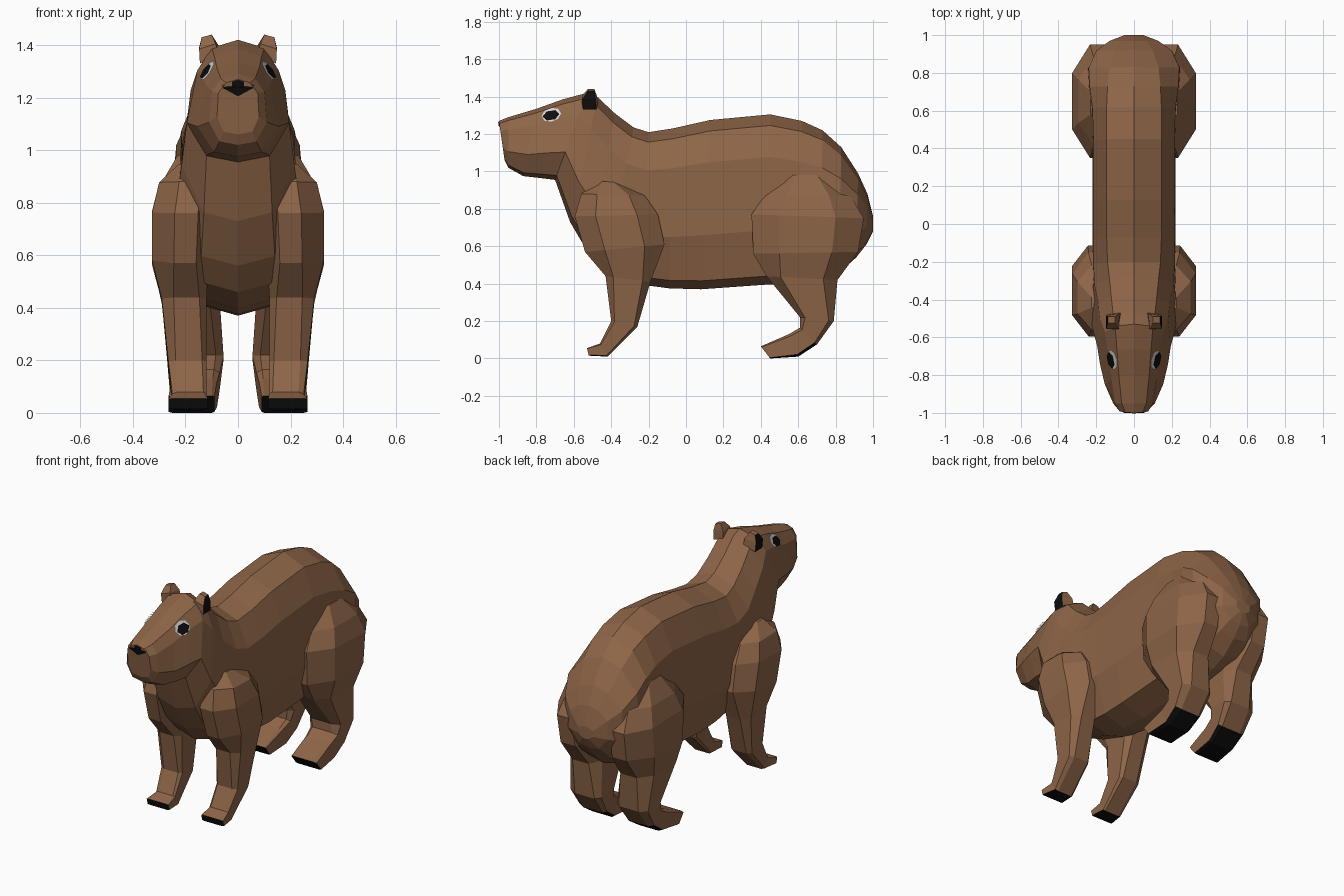
import bpy, bmesh, math
from mathutils import Vector
from mathutils.bvhtree import BVHTree


def material(name, rgb):
    m = bpy.data.materials.new(name)
    m.diffuse_color = (*rgb, 1)
    return m


FUR = material("brown_fur", (0.27, 0.13, 0.064))
BLACK = material("black", (0.004, 0.004, 0.004))
WHITE = material("eye_white", (0.65, 0.65, 0.65))


def finish(name, bm, mats, mirror=False, black_rule=None):
    bmesh.ops.recalc_face_normals(bm, faces=bm.faces)
    bm.normal_update()
    if black_rule:
        for f in bm.faces:
            f.material_index = int(black_rule(f))
    me = bpy.data.meshes.new(name)
    bm.to_mesh(me)
    bm.free()
    for m in mats:
        me.materials.append(m)
    ob = bpy.data.objects.new(name, me)
    bpy.context.collection.objects.link(ob)
    if mirror:
        mod = ob.modifiers.new("mirror", 'MIRROR')
        mod.use_clip = False
        mod.use_mirror_merge = False
    return ob


def loft(rings):
    bm = bmesh.new()
    rows = [[bm.verts.new(p) for p in r] for r in rings]
    n = len(rows[0])
    for a, b in zip(rows, rows[1:]):
        for i in range(n):
            j = (i + 1) % n
            bm.faces.new((a[i], a[j], b[j], b[i]))
    bm.faces.new(rows[0])
    bm.faces.new(rows[-1])
    return bm


# Body, neck and head: one loft from rump to muzzle
# top y, top z, bottom y, bottom z, ridge / upper / lower / belly half-widths
SPINE = [
    (1.00, 0.76, 1.00, 0.68, 0.02, 0.05, 0.05, 0.02),
    (0.97, 0.88, 0.965, 0.61, 0.07, 0.13, 0.13, 0.07),
    (0.92, 0.99, 0.91, 0.54, 0.10, 0.20, 0.20, 0.10),
    (0.83, 1.13, 0.82, 0.46, 0.13, 0.24, 0.25, 0.13),
    (0.73, 1.22, 0.72, 0.42, 0.14, 0.235, 0.25, 0.14),
    (0.62, 1.27, 0.60, 0.40, 0.145, 0.22, 0.23, 0.15),
    (0.45, 1.305, 0.43, 0.395, 0.145, 0.215, 0.22, 0.16),
    (0.13, 1.275, 0.08, 0.37, 0.145, 0.215, 0.22, 0.16),
    (-0.07, 1.23, -0.09, 0.375, 0.145, 0.215, 0.22, 0.15),
    (-0.20, 1.21, -0.24, 0.395, 0.14, 0.215, 0.22, 0.14),
    (-0.28, 1.235, -0.43, 0.46, 0.13, 0.21, 0.23, 0.14),
    (-0.38, 1.31, -0.52, 0.56, 0.12, 0.19, 0.235, 0.14),
    (-0.47, 1.395, -0.62, 0.73, 0.11, 0.18, 0.215, 0.13),
    (-0.53, 1.42, -0.70, 0.955, 0.10, 0.155, 0.195, 0.12),
    (-0.66, 1.385, -0.78, 0.965, 0.09, 0.135, 0.18, 0.11),
    (-0.80, 1.335, -0.87, 0.975, 0.08, 0.12, 0.155, 0.09),
    (-0.95, 1.29, -0.95, 1.02, 0.065, 0.10, 0.11, 0.07),
    (-1.00, 1.27, -0.97, 1.06, 0.045, 0.075, 0.08, 0.055),
]


def spine_ring(ty, tz, by, bz, r, u, w, l):
    half = [(0, 0), (r, .065), (u, .25), (w, .68), (l, .95), (0, 1)]
    pts = half + [(-x, t) for x, t in half[-2:0:-1]]
    return [(x, ty + (by - ty) * t, tz + (bz - tz) * t) for x, t in pts]


bm = loft([spine_ring(*s) for s in SPINE])
bmesh.ops.recalc_face_normals(bm, faces=bm.faces)
surface = BVHTree.FromBMesh(bm)
finish("body_and_head", bm, [FUR])


# Legs: octagonal rings given by front point, back point, inner x, outer x, chamfer
def leg_ring(fy, fz, by, bz, xi, xo, k):
    a, b = 0.25 * k, 0.38 * k
    uv = [(0, b * .6), (0, 1 - b), (a, 1), (1 - a, 1),
          (1, 1 - b), (1, b * .6), (1 - a, 0), (a, 0)]
    return [(xi + (xo - xi) * v, fy + (by - fy) * u, fz + (bz - fz) * u) for u, v in uv]


FRONT = [
    (-0.47, 0.95, -0.36, 0.94, 0.10, 0.225, 1),
    (-0.56, 0.88, -0.22, 0.87, 0.10, 0.30, 1),
    (-0.595, 0.76, -0.15, 0.77, 0.10, 0.327, 1),
    (-0.54, 0.57, -0.115, 0.61, 0.11, 0.327, 1),
    (-0.43, 0.44, -0.19, 0.41, 0.12, 0.29, .7),
    (-0.40, 0.20, -0.26, 0.17, 0.12, 0.265, .5),
    (-0.46, 0.08, -0.42, 0.01, 0.12, 0.25, .4),
    (-0.53, 0.055, -0.52, 0.015, 0.115, 0.265, .25),
]
HIND = [
    (0.52, 0.98, 0.76, 0.98, 0.08, 0.23, 1),
    (0.42, 0.87, 0.88, 0.87, 0.08, 0.295, 1),
    (0.35, 0.77, 0.95, 0.75, 0.08, 0.327, 1),
    (0.36, 0.56, 0.92, 0.57, 0.07, 0.327, 1),
    (0.43, 0.44, 0.81, 0.42, 0.07, 0.29, .8),
    (0.61, 0.22, 0.79, 0.20, 0.055, 0.27, .6),
    (0.61, 0.165, 0.70, 0.075, 0.07, 0.26, .5),
    (0.55, 0.13, 0.60, 0.01, 0.08, 0.255, .4),
    (0.40, 0.065, 0.45, 0.00, 0.09, 0.265, .25),
]


# Toe fronts and soles are black
def sole(f):
    c = f.calc_center_median()
    return c.z < 0.06 and (f.normal.z < -0.5 or f.normal.y < -0.75)


for name, rings in (("front_legs", FRONT), ("hind_legs", HIND)):
    finish(name, loft([leg_ring(*r) for r in rings]), [FUR, BLACK], True, sole)

# Ears: tapered blocks with black outer faces
ear = [
    [(0.07, -0.56, 1.36), (0.145, -0.55, 1.33), (0.145, -0.48, 1.33), (0.07, -0.47, 1.36)],
    [(0.085, -0.555, 1.405), (0.148, -0.555, 1.385), (0.148, -0.485, 1.39), (0.075, -0.475, 1.40)],
    [(0.10, -0.525, 1.44), (0.138, -0.525, 1.43), (0.138, -0.49, 1.43), (0.10, -0.49, 1.44)],
]
finish("ears", loft(ear), [FUR, BLACK], True, lambda f: f.normal.x > 0.7)


# Painted plates laid onto the head surface along a ray direction
def plate(name, pts, start, direction, lift, mat, mirror=False):
    d = Vector(direction)
    b = bmesh.new()
    vs = []
    for p in pts:
        hit = surface.ray_cast(Vector(start(p)), d)[0]
        if hit is None:
            hit = Vector((p[0], -1.0, p[1]))
        vs.append(b.verts.new(hit - d * lift))
    mid = Vector()
    for v in vs:
        mid += v.co / len(vs)
    hit = surface.ray_cast(Vector(mid) - d, d)[0]
    c = b.verts.new((hit if hit else mid) - d * lift)
    for i, v in enumerate(vs):
        b.faces.new((c, v, vs[(i + 1) % len(vs)]))
    bmesh.ops.recalc_face_normals(b, faces=b.faces)
    if sum((f.normal for f in b.faces), Vector()).dot(d) > 0:
        bmesh.ops.reverse_faces(b, faces=b.faces)
    me = bpy.data.meshes.new(name)
    b.to_mesh(me)
    b.free()
    me.materials.append(mat)
    ob = bpy.data.objects.new(name, me)
    bpy.context.collection.objects.link(ob)
    if mirror:
        ob.modifiers.new("mirror", 'MIRROR').use_mirror_merge = False


def oval(cy, cz, ry, rz, n=8):
    return [(cy + ry * math.cos(math.tau * i / n) - 0.0,
             cz + rz * math.sin(math.tau * i / n) + 0.15 * ry * math.cos(math.tau * i / n))
            for i in range(n)]


side = lambda p: (1.0, p[0], p[1])
plate("eye_whites", oval(-0.72, 1.303, 0.052, 0.037), side, (-1, 0, 0), 0.006, WHITE, True)
plate("pupils", oval(-0.722, 1.30, 0.045, 0.028, 6), side, (-1, 0, 0), 0.012, BLACK, True)

# Nose: wide diamond on the muzzle tip
nose = [(0, 1.268), (0.06, 1.248), (0.055, 1.235), (0, 1.205), (-0.055, 1.235), (-0.06, 1.248)]
plate("nose", nose, lambda p: (p[0], -2.0, p[1]), (0, 1, 0), 0.005, BLACK)
